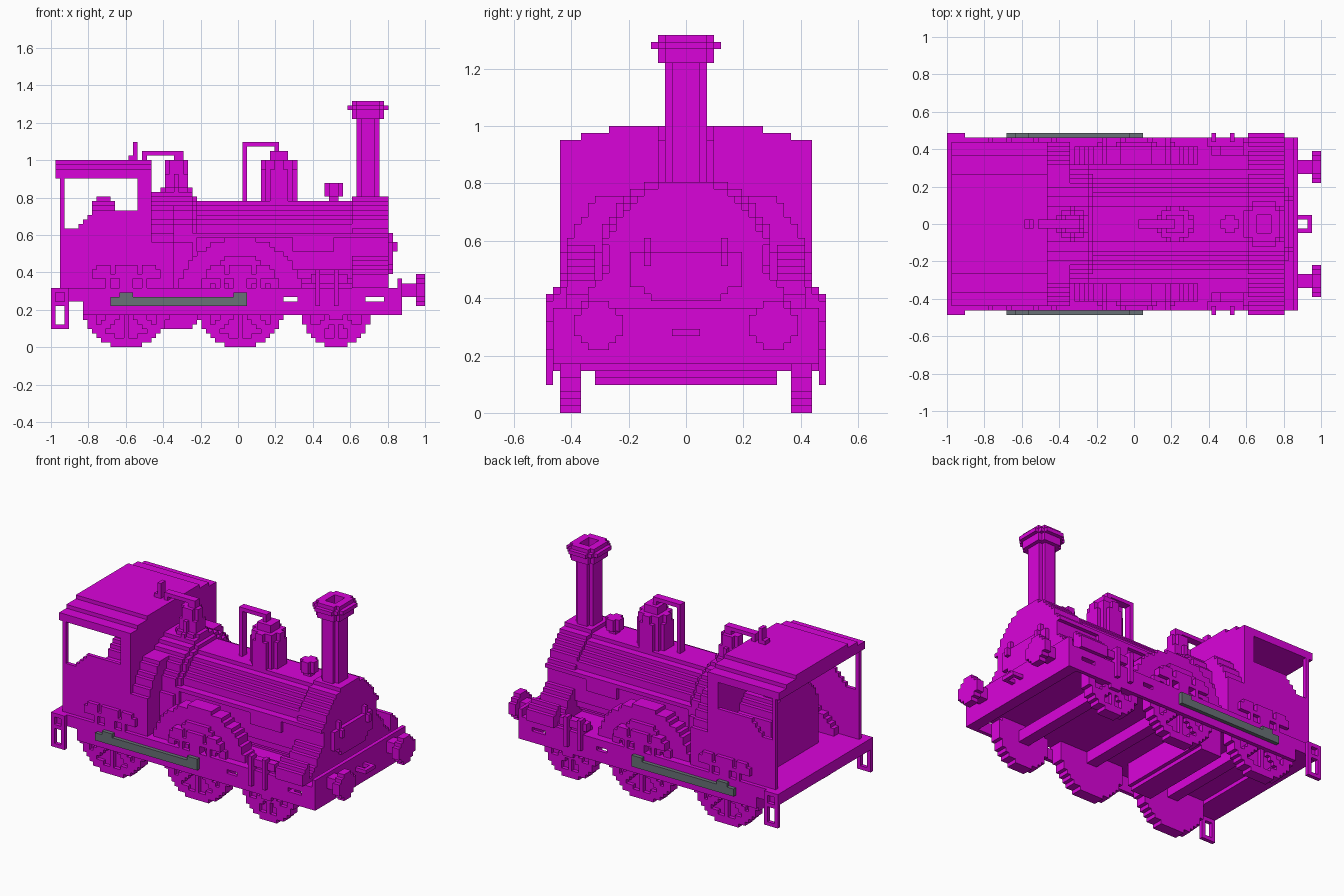
import bpy
from math import hypot, atan2, pi

if "Cube" in bpy.data.objects:
    bpy.data.objects.remove(bpy.data.objects["Cube"])

CELL = 2 / 82  # size of one block


def material(name, rgb):
    m = bpy.data.materials.new(name)
    m.use_nodes = True
    m.diffuse_color = (*rgb, 1)
    m.node_tree.nodes["Principled BSDF"].inputs["Base Color"].default_value = (*rgb, 1)
    return m


MAGENTA = material("magenta", (0.7, 0.001, 0.7))
GREY = material("steel grey", (0.14, 0.165, 0.18))


def fill(x, y, z, test=None):
    """Set of block cells in a range, kept where test(centre) is true."""
    return {(i, j, k) for i in range(*x) for j in range(*y) for k in range(*z)
            if test is None or test(i + .5, j + .5, k + .5)}


def both(cells):
    return cells | {(i, -1 - j, k) for i, j, k in cells}


def lathe(cx, steps):
    """Upright round part from (bottom, top, radius) steps."""
    out = set()
    for z0, z1, r in steps:
        out |= fill((int(cx - r - 1), int(cx + r + 2)), (-7, 7), (z0, z1),
                    lambda x, y, z: hypot(x - cx, y) <= r)
    return out


def build(name, cells, mat=MAGENTA):
    """Skin a set of cells with its outer faces only."""
    index, faces = {}, []
    for c in cells:
        for axis in range(3):
            u, v = (axis + 1) % 3, (axis + 2) % 3
            for side in (0, 1):
                n = list(c)
                n[axis] += 2 * side - 1
                if tuple(n) in cells:
                    continue
                quad = []
                for a, b in ((0, 0), (1, 0), (1, 1), (0, 1)):
                    p = list(c)
                    p[axis] += side
                    p[u] += a
                    p[v] += b
                    quad.append(index.setdefault(tuple(p), len(index)))
                faces.append(quad if side else quad[::-1])
    mesh = bpy.data.meshes.new(name)
    mesh.from_pydata([[q * CELL for q in p] for p in index], [], faces)
    mesh.materials.append(mat)
    obj = bpy.data.objects.new(name, mesh)
    bpy.context.scene.collection.objects.link(obj)


# Wheels: solid back, raised rim, hub and spokes, with an axle across
def wheel(name, cx, r):
    def relief(x, y, z):
        d, a = hypot(x - cx, z - r), atan2(z - r, x - cx)
        off = (a / (pi / 4)) % 1
        spoke = min(off, 1 - off) * pi / 4 * d < .8
        return d <= r and (y < 17 or d > r - 2 or d < 2.6 or spoke)
    span = (int(cx - r - 1), int(cx + r + 2))
    build(name, both(fill(span, (15, 18), (0, int(2 * r + 1)), relief)))
    build(name + "_axle", fill((int(cx - 1.5), int(cx + 1.5)), (-19, 19), (int(r) - 1, int(r) + 2)))


wheel("rear_wheels", -24.5, 9.5)
wheel("middle_wheels", .5, 9.5)
wheel("front_wheels", 21.5, 7.5)

# Chassis: floor, side frames with slots, front beam and ash pan
build("floor", fill((-41, 36), (-19, 19), (11, 13)) | fill((-41, -34), (-19, 19), (10, 11)))
build("side_frames", both(fill((-34, 34), (18, 19), (7, 11),
      lambda x, y, z: z < 10 or not (10 < x < 13 or 28 < x < 32))))
build("front_beam", fill((33, 36), (-19, 19), (7, 13)) | fill((35, 36), (-19, 19), (13, 15)))
build("ash_pan", fill((-16, -9), (-13, 13), (4, 11), lambda x, y, z: x < -10 or z > 5))

# Rear steps, hung as open frames
build("rear_steps", both(fill((-41, -37), (19, 20), (4, 13),
      lambda x, y, z: not (-40 < x < -38 and (5 < z < 9 or 10 < z < 12)))))

# Side rods
build("side_rods", both(fill((-28, 2), (19, 20), (9, 11)) | fill((-26, -23), (19, 20), (11, 12))
                        | fill((-1, 2), (19, 20), (11, 12))), GREY)

# Buffers and coupling loop
disc = lambda x, y, z: hypot(y - 12.5, z - 12.5) <= 3.3
build("buffers", both(fill((36, 39), (11, 14), (11, 14)) | fill((39, 41), (9, 16), (9, 16), disc)))
build("coupling", fill((36, 39), (-2, 2), (11, 12), lambda x, y, z: x > 38 or abs(y) > 1))

# Boiler, firebox wrapper and smokebox with a flared foot
build("boiler", fill((-10, 25), (-12, 12), (11, 33),
      lambda x, y, z: hypot(y, z - 21) <= 11.1))
build("firebox", fill((-19, -9), (-13, 13), (13, 35),
      lambda x, y, z: hypot(y, max(z - 21.5, 0)) <= (12.6 if x < -10 else 11.8)))
build("smokebox", fill((25, 33), (-18, 18), (13, 33),
      lambda x, y, z: hypot(y, z - 22) <= 11.2 if z > 21 else abs(y) <= 11 + (21 - z) * .75))
build("boiler_bands", both(fill((-14, 33), (11, 12), (24, 25)) | fill((12, 21), (11, 12), (21, 24))))

# Smokebox door with hinge bars
build("smokebox_door", fill((33, 34), (-8, 8), (16, 23),
      lambda x, y, z: hypot(y, z - 23) <= 8.2 or (abs(y) < 8 and z > 18)))
build("door_bars", both(fill((33, 34), (5, 6), (21, 25)) | fill((34, 35), (5, 6), (21, 23))))


# Chimney: slim stack, cap with a collar and hollow mouth
def chimney(x, y, z):
    dx = abs(x - 28.5)
    d = hypot(dx, y)
    if z < 50:
        return dx < 2.5 and d <= 3.1
    if 52 < z < 53:
        return d <= 4.95 and d > 2
    return dx < 3.5 and d <= 4.3 and (z < 51 or d > 2)


build("chimney", fill((24, 33), (-5, 5), (31, 54), chimney))

# Domes, pipes, whistle and valve
build("main_dome", lathe(9, [(31, 39, 4.2), (39, 41, 3.6), (41, 43, 2.3)]))
build("main_dome_pipe", fill((1, 9), (-1, 1), (31, 45),
      lambda x, y, z: x < 2 or z > 44 or (x > 8 and z > 42)))
build("rear_dome", lathe(-13.5, [(33, 35, 3.6), (35, 38, 2.6), (38, 41, 2.1)]))
build("rear_dome_pipe", fill((-21, -12), (-1, 1), (40, 43),
      lambda x, y, z: x < -20 or z > 42 or x > -14))
build("whistle", fill((-24, -22), (-1, 1), (41, 42)) | fill((-23, -22), (-1, 1), (42, 45)))
build("valve", fill((20, 22), (-1, 1), (32, 33)) | lathe(21, [(33, 36, 2)]))

# Cab: side panels with a curved rise, corner posts, front wall and roof
build("cab_sides", both(fill((-39, -22), (17, 18), (13, 30),
      lambda x, y, z: z < 26 or x > -35 + (z - 26) * .9)
      | fill((-39, -38), (17, 18), (26, 37))))
build("cab_front_wall", fill((-22, -19), (-18, 18), (13, 37)))
build("cab_shoulder", fill((-19, -14), (-18, 18), (13, 31),
      lambda x, y, z: abs(y) < 18 - max(z - 22, 0) * .55))
build("cab_roof", fill((-40, -19), (-18, 18), (37, 41),
      lambda x, y, z: abs(y) < (18 if z < 39 else 15 if z < 40 else 11)))

# Inside the cab: rounded backhead with controls on top
build("backhead", fill((-32, -22), (-10, 10), (13, 32),
      lambda x, y, z: hypot(y, max(z - 22, 0)) <= 10.2 and (z < 30 or x < -27)))
build("cab_controls", fill((-31, -28), (-2, 2), (32, 33)))

# Splashers over the middle wheels
build("splashers", both(fill((-14, 15), (13, 17), (13, 25),
      lambda x, y, z: hypot(x - .5, z - 10) <= 14)))


# Springs above the running plate: stepped leaves on legs, with two windows
def spring(name, cx):
    def shape(x, y, z):
        dx = abs(x - cx)
        if z < 15:
            return dx < 2 or 3 < dx < 5
        window = 2 < dx < 4 and 16 < z < 18
        return dx <= min(7.5, (21 - z) * 1.7 + .5) and not window and (z < 18 or y < 18)
    build(name, both(fill((int(cx) - 9, int(cx) + 9), (17, 19), (13, 20), shape)))


spring("rear_springs", -24.5)
spring("middle_springs", .5)
build("front_springs", both(fill((17, 18), (18, 20), (9, 17)) | fill((21, 22), (18, 20), (9, 17))
                            | fill((16, 24), (17, 19), (14, 16))))
build("front_sandboxes", both(fill((25, 33), (17, 19), (13, 18), lambda x, y, z: z < 17 or y < 18)
                              | fill((25, 33), (19, 20), (13, 16))))
